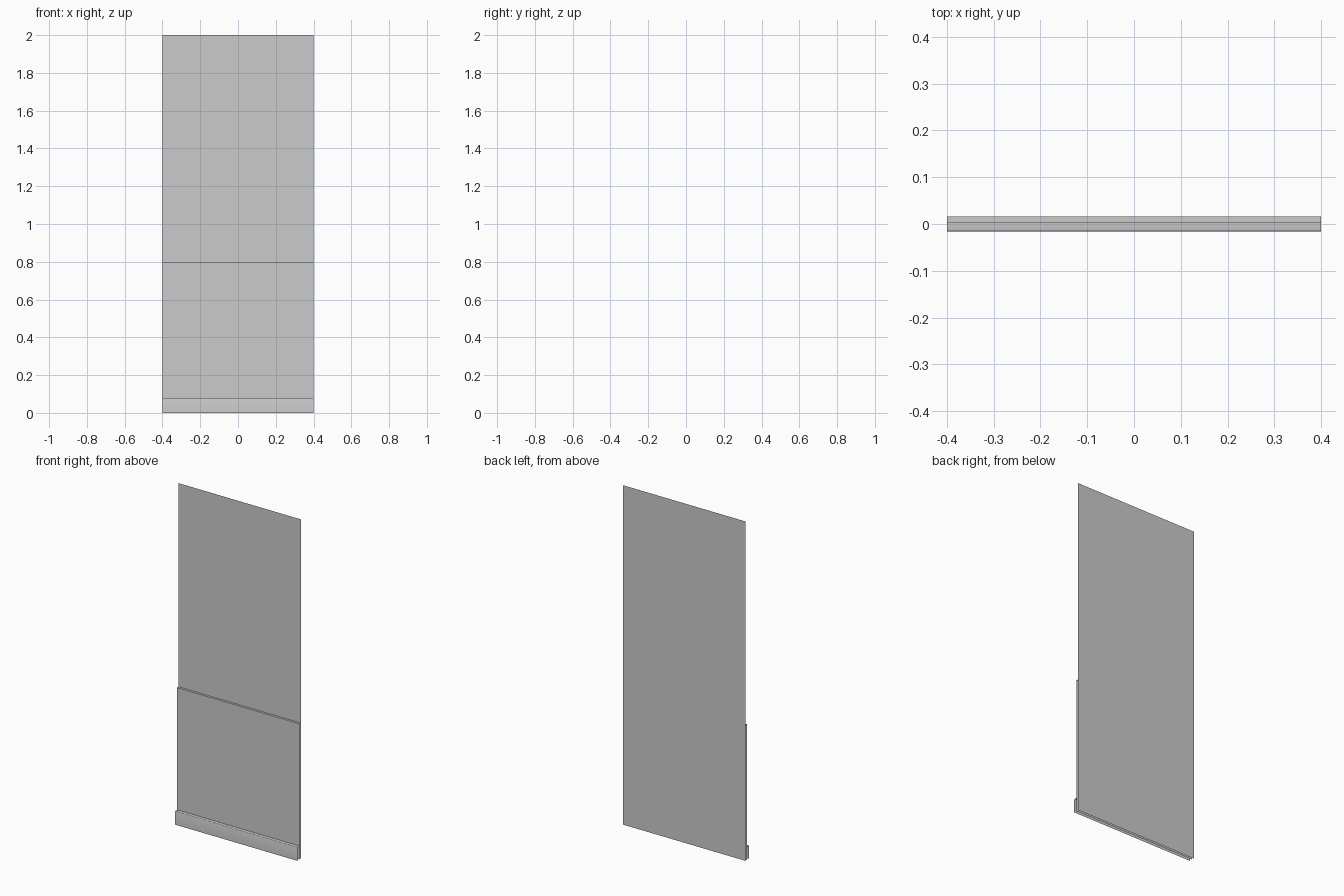
import bpy, math

if "Cube" in bpy.data.objects:
    bpy.data.objects.remove(bpy.data.objects["Cube"])

HALF_W = 0.4     # half the width along x
BACK = 0.016     # wall plane
PANEL = 0.003    # wainscot front plane
BASE = -0.016    # skirting front plane


def strip(name, profile):
    """Extrude an open (y, z) profile along x, leaving the ends open."""
    verts = [(x, y, z) for y, z in profile for x in (-HALF_W, HALF_W)]
    faces = [(2 * i, 2 * i + 1, 2 * i + 3, 2 * i + 2)
             for i in range(len(profile) - 1)]
    mesh = bpy.data.meshes.new(name)
    mesh.from_pydata(verts, [], faces)
    obj = bpy.data.objects.new(name, mesh)
    bpy.context.collection.objects.link(obj)
    return obj


# Full-height flat wall sheet
strip("wall", [(BACK, 0), (BACK, 2)])

# Lower wall panel with a ledge on top
strip("wainscot", [(PANEL, 0), (PANEL, 0.8), (BACK, 0.8)])

# Skirting board with a small rounded top front edge
r, top = 0.004, 0.08
arc = [(BASE + r - r * math.cos(a), top - r + r * math.sin(a))
       for a in (math.pi / 2 * i / 3 for i in range(4))]
skirting = strip("skirting_board", [(BASE, 0)] + arc + [(PANEL, top)])
bpy.context.view_layer.objects.active = skirting
skirting.select_set(True)
bpy.ops.object.shade_smooth_by_angle(angle=math.radians(40))
